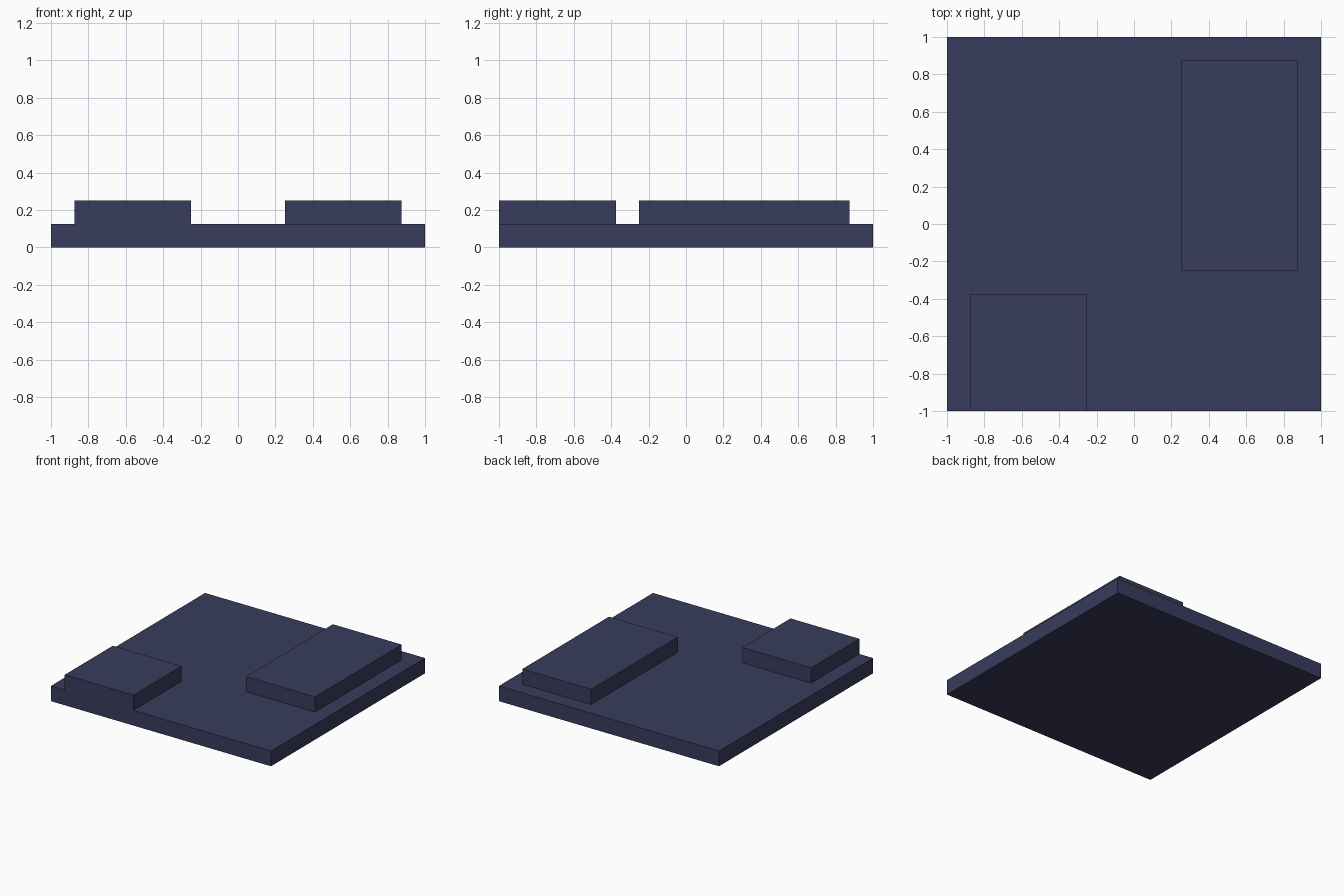
import bpy
import bmesh

cube = bpy.data.objects.get("Cube")
if cube:
    bpy.data.objects.remove(cube, do_unlink=True)

# Single dark slate blue material
COLOUR = (0.040, 0.045, 0.107, 1.0)
slate = bpy.data.materials.new("dark_slate_blue")
slate.use_nodes = True
slate.diffuse_color = COLOUR
bsdf = next(n for n in slate.node_tree.nodes if n.type == 'BSDF_PRINCIPLED')
bsdf.inputs["Base Color"].default_value = COLOUR


def box(name, low, high):
    """Flat-shaded box between two opposite corners."""
    bm = bmesh.new()
    bmesh.ops.create_cube(bm, size=1.0)
    for v in bm.verts:
        v.co = [h if c > 0 else l for c, l, h in zip(v.co, low, high)]
    mesh = bpy.data.meshes.new(name)
    bm.to_mesh(mesh)
    bm.free()
    mesh.materials.append(slate)
    obj = bpy.data.objects.new(name, mesh)
    bpy.context.collection.objects.link(obj)
    return obj


U = 0.125  # slab thickness, also the layout module

# Square base slab
box("base_slab", (-1, -1, 0), (1, 1, U))

# Short block flush with the front edge
box("front_block", (-7 * U, -1, U), (-2 * U, -3 * U, 2 * U))

# Long block towards the back left
box("back_block", (2 * U, -2 * U, U), (7 * U, 7 * U, 2 * U))
